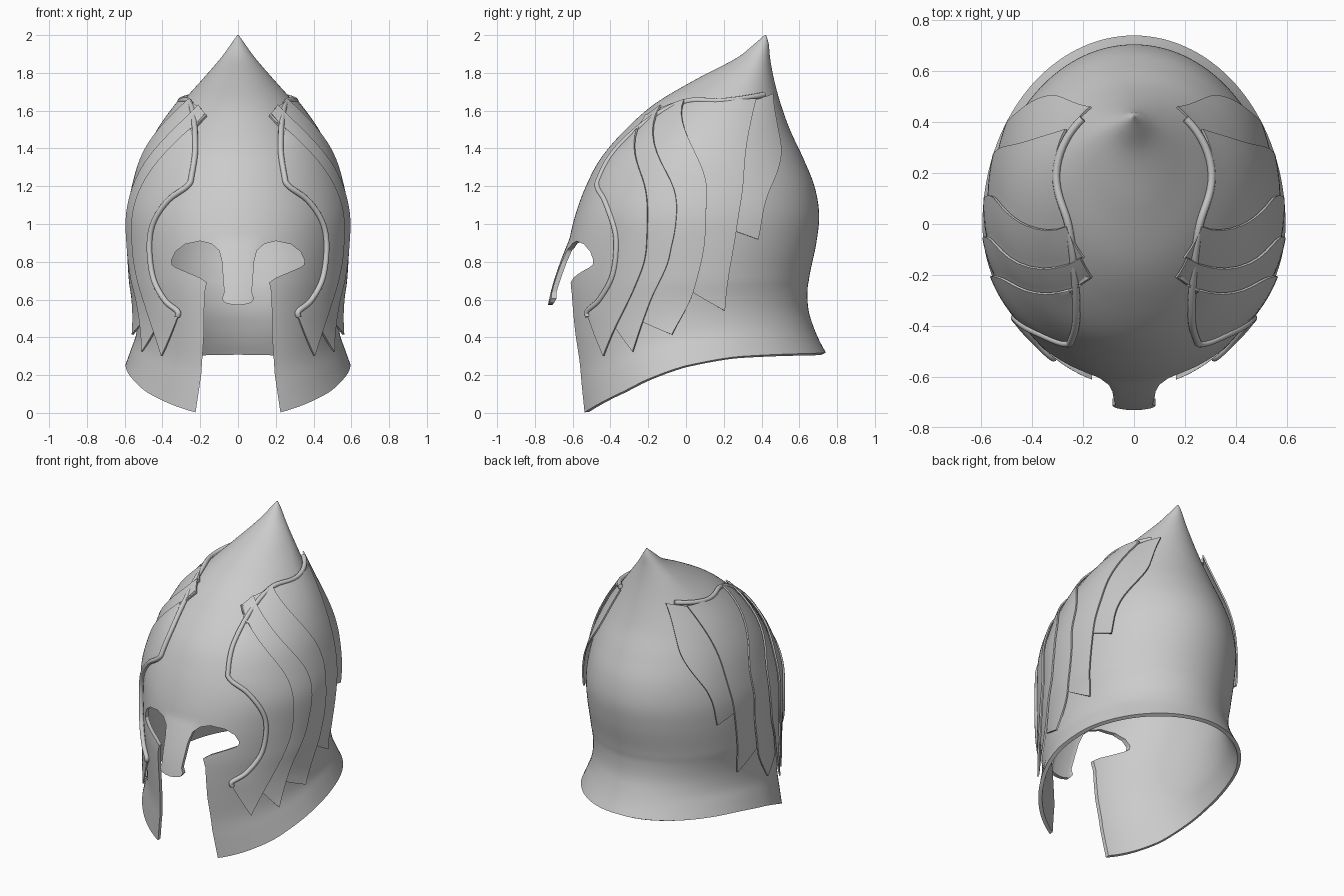
import bpy, bmesh, math
from mathutils import Vector

cube = bpy.data.objects.get("Cube")
if cube:
    bpy.data.objects.remove(cube, do_unlink=True)

steel = bpy.data.materials.new("grey_steel")
steel.use_nodes = True
steel.diffuse_color = (0.6, 0.6, 0.6, 1)
steel.node_tree.nodes["Principled BSDF"].inputs["Base Color"].default_value = (0.6, 0.6, 0.6, 1)


def spline(rows, k):
    """Smooth interpolation of rows (key, value, ...) at key k."""
    k = min(max(k, rows[0][0]), rows[-1][0])
    i = max(j for j in range(len(rows) - 1) if rows[j][0] <= k)
    a, b = rows[i], rows[i + 1]
    p, n = rows[max(i - 1, 0)], rows[min(i + 2, len(rows) - 1)]
    h = b[0] - a[0]
    t = (k - a[0]) / h
    out = []
    for c in range(1, len(a)):
        m0 = (b[c] - p[c]) / (b[0] - p[0]) * h
        m1 = (n[c] - a[c]) / (n[0] - a[0]) * h
        out.append((2*t**3 - 3*t*t + 1) * a[c] + (t**3 - 2*t*t + t) * m0
                   + (3*t*t - 2*t**3) * b[c] + (t**3 - t*t) * m1)
    return out


# Helmet sections: height key, half width, centre y, front y, back y
SECTIONS = [
    (0, .595, 0, -.58, .74), (.12, .568, 0, -.59, .705), (.25, .54, 0, -.60, .675),
    (.4, .53, 0, -.62, .65), (.55, .535, 0, -.635, .643), (.7, .55, 0, -.64, .65),
    (.9, .565, 0, -.62, .69), (1.05, .565, 0, -.585, .705), (1.2, .535, .03, -.53, .68),
    (1.35, .485, .07, -.45, .62), (1.5, .405, .13, -.32, .55), (1.64, .30, .2, -.16, .5),
    (1.77, .185, .3, .06, .465), (1.88, .09, .37, .27, .445), (1.96, .032, .405, .37, .437),
    (2.0, .004, .42, .416, .424)]
# Height of the lower rim by angle from the front
RIM = [(0, -.02), (21, 0), (53, .105), (70, .18), (90, .25), (114, .3), (180, .32)]
NECK = .7


def rim(ang):
    return spline(RIM, abs(ang))[0]


def surface(ang, z):
    """Point on the helmet at an angle from the front (degrees) and a height."""
    key = z
    if z < NECK:
        low = rim(ang)
        key = NECK * (z - low) / (NECK - low)
    w, cy, front, back = spline(SECTIONS, key)
    c = math.cos(math.radians(ang))
    x = w * math.sin(math.radians(ang))
    y = cy - c * (cy - front if c > 0 else back - cy)
    # nose guard leans forward from the brow
    if c > 0 and z < .92:
        t = min(max((abs(x) - .09) / .07, 0), 1)
        y -= min((.92 - z) * .27, .1) * (1 - t * t * (3 - 2 * t))
    return Vector((x, y, z))


def raised(ang, z, off):
    p = surface(ang, z)
    du = surface(ang + .5, z) - surface(ang - .5, z)
    dv = surface(ang, z + .005) - surface(ang, z - .005)
    return p + du.cross(dv).normalized() * off


def angle_at(y, z):
    lo, hi = 0, 180
    for _ in range(30):
        mid = (lo + hi) / 2
        lo, hi = (mid, hi) if surface(mid, z).y < y else (lo, mid)
    return lo


def make(name, verts, faces):
    me = bpy.data.meshes.new(name)
    me.from_pydata(verts, [], faces)
    bm = bmesh.new()
    bm.from_mesh(me)
    bmesh.ops.recalc_face_normals(bm, faces=bm.faces)
    bm.to_mesh(me)
    bm.free()
    me.materials.append(steel)
    ob = bpy.data.objects.new(name, me)
    bpy.context.collection.objects.link(ob)
    return ob


def finish(ob, angle=35):
    bpy.ops.object.select_all(action='DESELECT')
    ob.select_set(True)
    bpy.context.view_layer.objects.active = ob
    for m in list(ob.modifiers):
        bpy.ops.object.modifier_apply(modifier=m.name)
    bpy.ops.object.shade_smooth_by_angle(angle=math.radians(angle))


# Shell: rings from rim to tip, closed by a fan
SEG, LOWER, UPPER = 128, 24, 56
verts, faces = [], []
for r in range(LOWER + UPPER + 1):
    for s in range(SEG):
        ang = 360 * s / SEG - 180
        if r < LOWER:
            z = rim(ang) + (NECK - rim(ang)) * r / LOWER
        else:
            z = NECK + (2 - NECK) * (r - LOWER) / UPPER
        verts.append(surface(ang, z))
for r in range(LOWER + UPPER):
    for s in range(SEG):
        t = (s + 1) % SEG
        faces.append((r*SEG + s, r*SEG + t, (r+1)*SEG + t, (r+1)*SEG + s))
tip = len(verts)
verts.append(Vector((0, .42, 2)))
top = (LOWER + UPPER) * SEG
faces += [(top + s, top + (s + 1) % SEG, tip) for s in range(SEG)]
shell = make("helmet_shell", verts, faces)
sol = shell.modifiers.new("thickness", 'SOLIDIFY')
sol.thickness, sol.offset = .024, -1

# Face opening: eye holes around the nose guard and the gap between cheeks
HALF = [(.235, -.06), (.225, 0), (.195, .2), (.18, .42), (.178, .63), (.165, .69), (.2, .715),
        (.33, .77), (.35, .785), (.352, .81), (.33, .855), (.28, .893), (.2, .91), (.14, .895),
        (.1, .86), (.085, .8), (.078, .7), (.073, .64), (.085, .605), (.07, .583), (.035, .574)]
outline = HALF + [(0, .571)] + [(-x, z) for x, z in reversed(HALF)]
n = len(outline)
cutter = make("face_opening_cutter",
              [(x, y, z) for y in (-1, -.2) for x, z in outline],
              [tuple(range(n)), tuple(range(n, 2*n))]
              + [(i, (i+1) % n, n + (i+1) % n, n + i) for i in range(n)])
cutter.hide_render = True
cut = shell.modifiers.new("face_opening", 'BOOLEAN')
cut.operation, cut.solver, cut.object = 'DIFFERENCE', 'EXACT', cutter
finish(shell)
bpy.data.objects.remove(cutter, do_unlink=True)

# Trim path (angle, height) from the back of the crown down to the cheek
TRIM = [(133, 1.68), (90, 1.645), (57, 1.64), (38, 1.55), (28.6, 1.4), (27.5, 1.25),
        (29.5, 1.195), (41, 1.12), (51, 1.0), (54.5, .88), (53, .72), (45, .6),
        (36, .54), (36, .51)]
# Rear edges of the feathers (y, height), front to back, ending at the tips
EDGES = [
    [(-.2, 1.57), (-.21, 1.2), (-.2, .9), (-.27, .65), (-.42, .30)],
    [(-.12, 1.61), (-.06, 1.18), (-.08, .85), (-.18, .6), (-.27, .32)],
    [(0, 1.64), (.08, 1.3), (.1, .98), (.04, .65), (-.07, .41)],
    [(.36, 1.65), (.31, 1.4), (.28, 1.1), (.24, .85), (.2, .54)],
    [(.44, 1.68), (.485, 1.4), (.42, 1.15), (.37, .92)]]
# How far down the neighbouring edge each feather begins
STARTS = [1, .9, .86, .76, .64]


def along(path, t):
    return spline([(i, *p) for i, p in enumerate(path)], t * (len(path) - 1))


edges = [TRIM[3:]] + [[(angle_at(y, z), z) for y, z in e] for e in EDGES]
ROWS, COLS = 36, 10
for side, label in ((1, "left"), (-1, "right")):
    # Overlapping feathers, each rear edge lying over the next feather
    for f, start in enumerate(STARTS):
        verts, faces = [], []
        for r in range(ROWS + 1):
            s = r / ROWS
            a, b = along(edges[f], s * start), along(edges[f + 1], s)
            for c in range(COLS + 1):
                u = c / COLS if f == 0 else -.08 + 1.08 * c / COLS
                ang, z = (a[i] + (b[i] - a[i]) * u for i in (0, 1))
                p = raised(ang, z, .003 + .017 * max(u, 0))
                verts.append((side * p.x, p.y, p.z))
        for r in range(ROWS):
            for c in range(COLS):
                i = r * (COLS + 1) + c
                q = (i, i + COLS + 1, i + COLS + 2, i + 1)
                faces.append(q if side > 0 else q[::-1])
        feather = make(f"{label}_feather_{f + 1}", verts, faces)
        # keep the front of the sheet facing away from the head
        big = max(feather.data.polygons, key=lambda g: g.area)
        if big.normal.x * side < 0:
            feather.data.flip_normals()
        sol = feather.modifiers.new("thickness", 'SOLIDIFY')
        sol.thickness, sol.offset = .01, 1
        finish(feather)

    # Rounded trim bordering the feathers
    curve = bpy.data.curves.new(f"{label}_trim", 'CURVE')
    curve.dimensions = '3D'
    curve.bevel_depth, curve.bevel_resolution, curve.use_fill_caps = .015, 3, True
    line = curve.splines.new('POLY')
    line.points.add(100)
    for i, pt in enumerate(line.points):
        p = raised(*along(TRIM, i / 100), .012)
        pt.co = (side * p.x, p.y, p.z, 1)
    curve.materials.append(steel)
    trim = bpy.data.objects.new(f"{label}_trim", curve)
    bpy.context.collection.objects.link(trim)
    bpy.ops.object.select_all(action='DESELECT')
    trim.select_set(True)
    bpy.context.view_layer.objects.active = trim
    bpy.ops.object.convert(target='MESH')
    finish(bpy.context.object, 50)
